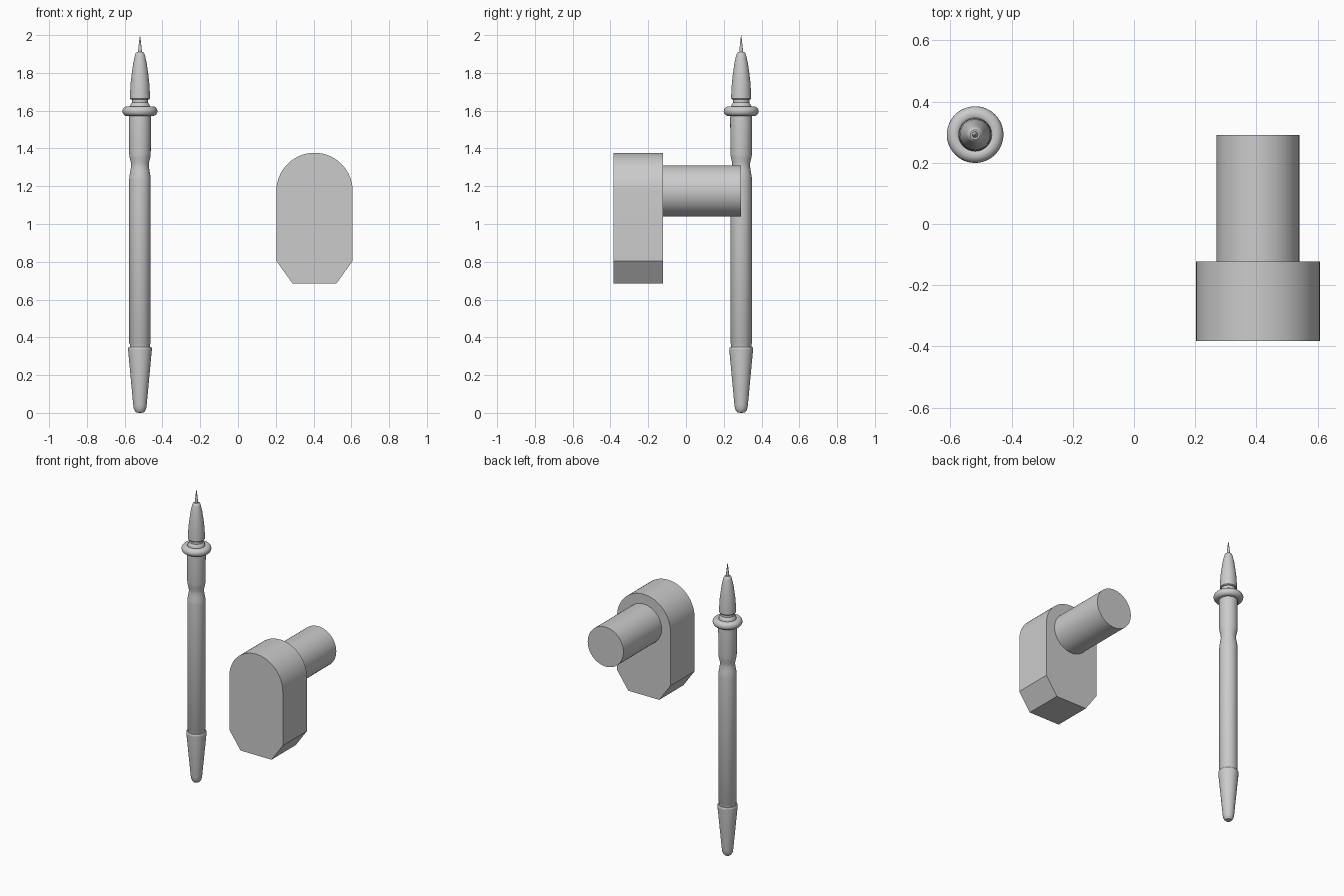
import bpy, bmesh
from math import sin, cos, pi, radians

if "Cube" in bpy.data.objects:
    bpy.data.objects.remove(bpy.data.objects["Cube"])

PEN = (-0.519, 0.292)      # pen axis
BLK_X, ARC_Z = 0.405, 1.175  # centre of the bracket's round end


def finish(bm, name, angle=35):
    bmesh.ops.remove_doubles(bm, verts=bm.verts, dist=1e-6)
    bmesh.ops.recalc_face_normals(bm, faces=bm.faces)
    mesh = bpy.data.meshes.new(name)
    bm.to_mesh(mesh)
    bm.free()
    ob = bpy.data.objects.new(name, mesh)
    bpy.context.collection.objects.link(ob)
    bpy.ops.object.select_all(action='DESELECT')
    bpy.context.view_layer.objects.active = ob
    ob.select_set(True)
    bpy.ops.object.shade_smooth_by_angle(angle=radians(angle))
    return ob


def lathe(name, profile, steps=48):
    """Revolve (radius, z) points round the pen axis."""
    bm = bmesh.new()
    vs = [bm.verts.new((PEN[0] + r, PEN[1], z)) for r, z in profile]
    es = [bm.edges.new(p) for p in zip(vs, vs[1:])]
    bmesh.ops.spin(bm, geom=vs + es, cent=(*PEN, 0), axis=(0, 0, 1),
                   angle=2 * pi, steps=steps, use_merge=True)
    return finish(bm, name)


def extrude_y(name, outline, y0, y1):
    """Extrude an (x, z) outline from y0 to y1."""
    bm = bmesh.new()
    face = bm.faces.new([bm.verts.new((x, y0, z)) for x, z in outline])
    new = bmesh.ops.extrude_face_region(bm, geom=[face], use_keep_orig=True)['geom']
    bmesh.ops.translate(bm, vec=(0, y1 - y0, 0),
                        verts=[v for v in new if isinstance(v, bmesh.types.BMVert)])
    return finish(bm, name)


def arc(r, a0, a1, n):
    return [(BLK_X + r * cos(a0 + (a1 - a0) * i / n),
             ARC_Z + r * sin(a0 + (a1 - a0) * i / n)) for i in range(n + 1)]


# Pen: needle point, tapered nib, collar, barrel with waist, end cap
lathe("needle_point", [(0, 1.89), (0.010, 1.89), (0.010, 1.915), (0.007, 1.945), (0.0025, 1.985), (0, 2.0)])
lathe("nib_cone", [(0, 1.66), (0.049, 1.66), (0.053, 1.665), (0.052, 1.70), (0.049, 1.75),
                   (0.043, 1.80), (0.036, 1.85), (0.027, 1.89), (0.022, 1.905),
                   (0.016, 1.91), (0, 1.91)])
lathe("nib_collar", [(0, 1.60), (0.056, 1.60), (0.054, 1.625), (0.048, 1.635),
                     (0.043, 1.642), (0.043, 1.665), (0, 1.665)])
lathe("barrel", [(0, 0.34), (0.054, 0.34), (0.054, 0.365), (0.057, 0.37), (0.057, 1.235),
                 (0.056, 1.25), (0.051, 1.28), (0.047, 1.305), (0.048, 1.325),
                 (0.054, 1.35), (0.057, 1.37), (0.058, 1.56), (0.056, 1.60), (0, 1.60)])
lathe("end_cap", [(0, 0.003), (0.020, 0.005), (0.028, 0.012), (0.033, 0.024), (0.036, 0.045),
                  (0.063, 0.335), (0.063, 0.343), (0.059, 0.349), (0, 0.349)])

# Grip ring round the barrel
ring = [(0.067 + 0.0255 * cos(2 * pi * i / 20), 1.597 + 0.0255 * sin(2 * pi * i / 20)) for i in range(21)]
lathe("grip_ring", ring)

# Bracket: round-topped block with chamfered foot, and its peg
foot = [(BLK_X - 0.202, 0.805), (BLK_X - 0.117, 0.686),
        (BLK_X + 0.117, 0.686), (BLK_X + 0.202, 0.805)]
extrude_y("bracket_block", arc(0.202, 0, pi, 32) + foot, -0.383, -0.122)
extrude_y("bracket_peg", arc(0.135, 0, 2 * pi, 64)[:-1], -0.13, 0.291)

# Rest the model on the ground plane
for ob in bpy.context.collection.objects:
    if ob.name == "end_cap":
        for v in ob.data.vertices:
            if v.co.z < 0.006:
                v.co.z -= 0.003
